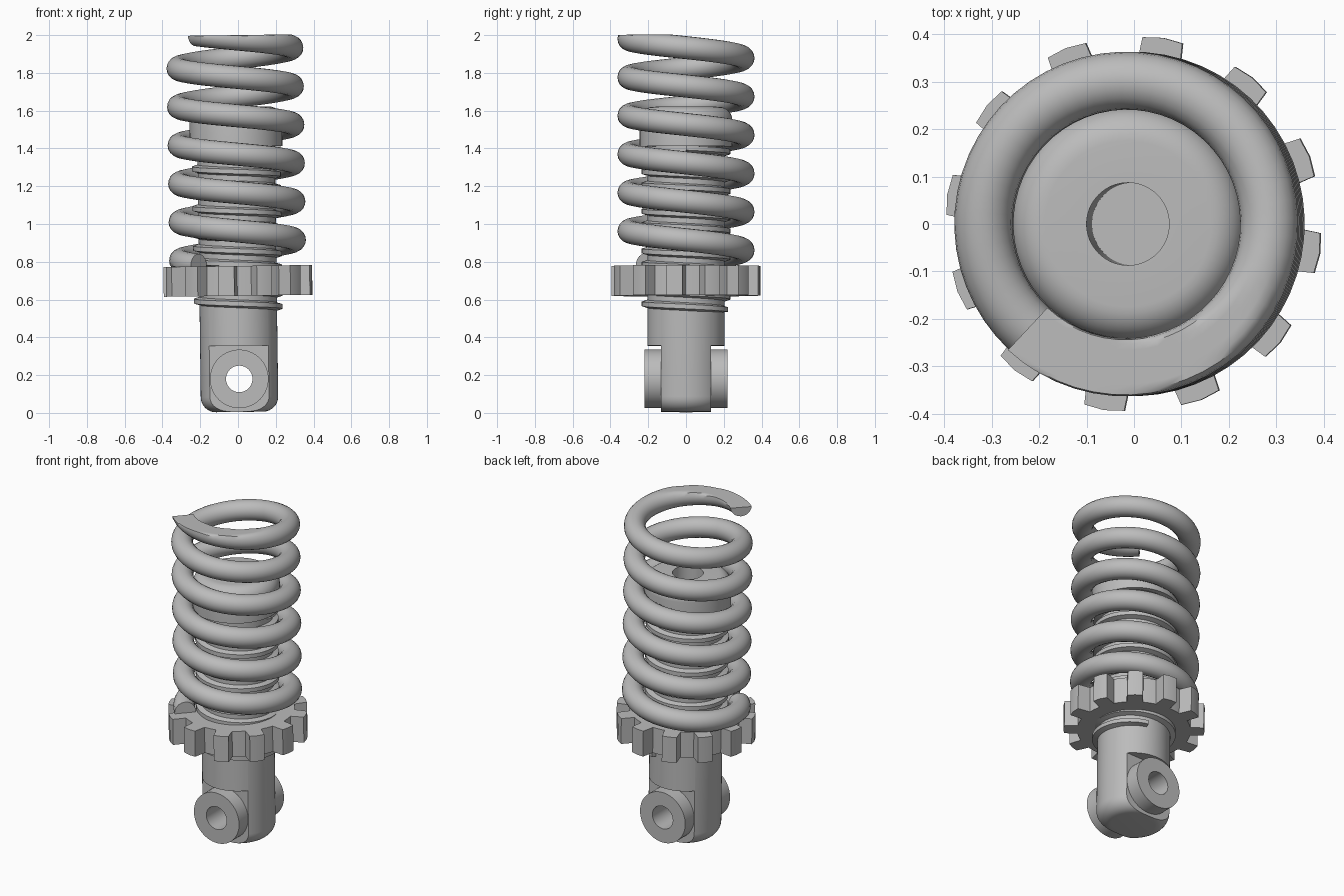
import bpy, bmesh
from math import pi, sin, cos, radians
from mathutils import Matrix

if "Cube" in bpy.data.objects:
    bpy.data.objects.remove(bpy.data.objects["Cube"])

grey = bpy.data.materials.new("plain_grey")
grey.use_nodes = True
grey.diffuse_color = (0.5, 0.5, 0.5, 1)
grey.node_tree.nodes["Principled BSDF"].inputs["Base Color"].default_value = (0.5, 0.5, 0.5, 1)

# The whole assembly leans very slightly to one side
LEAN = Matrix.Translation((0.009, 0, 0)) @ Matrix.Rotation(-0.0135, 4, "Y")


def finish(name, bm, angle=35):
    bmesh.ops.remove_doubles(bm, verts=bm.verts, dist=1e-5)
    bmesh.ops.recalc_face_normals(bm, faces=bm.faces)
    mesh = bpy.data.meshes.new(name)
    bm.to_mesh(mesh)
    bm.free()
    mesh.materials.append(grey)
    obj = bpy.data.objects.new(name, mesh)
    bpy.context.collection.objects.link(obj)
    obj.matrix_world = LEAN
    smooth(obj, angle)
    return obj


def smooth(obj, angle=35):
    bpy.ops.object.select_all(action="DESELECT")
    obj.select_set(True)
    bpy.context.view_layer.objects.active = obj
    bpy.ops.object.shade_smooth_by_angle(angle=radians(angle))


def lathe(name, profile, place=Matrix(), steps=64):
    """Revolve (radius, height) points around z."""
    bm = bmesh.new()
    verts = [bm.verts.new((r, 0, z)) for r, z in profile]
    edges = [bm.edges.new(pair) for pair in zip(verts, verts[1:])]
    bmesh.ops.spin(bm, geom=verts + edges, axis=(0, 0, 1), cent=(0, 0, 0),
                   angle=2 * pi, steps=steps)
    bmesh.ops.remove_doubles(bm, verts=bm.verts, dist=1e-5)
    bm.transform(place)
    return finish(name, bm)


def arc(r, z, size, start, end, n=8):
    steps = [radians(start + (end - start) * i / n) for i in range(n + 1)]
    return [(r + size * cos(a), z + size * sin(a)) for a in steps]


def helix(name, section, start, z_top, pitch, turns, low, high, steps=56):
    """Sweep a closed (radius, height) section down a helix, ground flat at both ends."""
    bm = bmesh.new()
    rings = []
    for i in range(int(turns * steps) + 1):
        t = i / steps
        a = radians(start) + 2 * pi * t
        rings.append([bm.verts.new((r * cos(a), r * sin(a),
                                    min(high, max(low, z_top - pitch * t + z))))
                      for r, z in section])
    n = len(section)
    for p, q in zip(rings, rings[1:]):
        for j in range(n):
            k = (j + 1) % n
            bm.faces.new((p[j], p[k], q[k], q[j]))
    bm.faces.new(rings[0])
    bm.faces.new(rings[-1])
    return finish(name, bm, 40)


def cut(target, cutter):
    mod = target.modifiers.new("cut", "BOOLEAN")
    mod.operation = "DIFFERENCE"
    mod.solver = "EXACT"
    mod.object = cutter
    cutter.hide_render = True
    bpy.context.view_layer.objects.active = target
    bpy.ops.object.modifier_apply(modifier=mod.name)
    bpy.data.objects.remove(cutter)


def box(name, size, centre):
    bm = bmesh.new()
    bmesh.ops.create_cube(bm, size=1)
    bm.transform(Matrix.Translation(centre) @ Matrix.Diagonal((*size, 1)))
    return finish(name, bm)


# Damper body: rounded foot, straight shaft, rounded head with a deep bore
body = lathe("damper_body",
             [(0, 0.005)] + arc(0.125, 0.085, 0.08, -90, 0)
             + [(0.205, 1.41), (0.245, 1.41)] + arc(0.175, 1.55, 0.07, 0, 90)
             + [(0.087, 1.62), (0.087, 0.5), (0, 0.5)])

# Flats on the foot, and the pin hole
EYE = Matrix.Translation((0, 0, 0.18)) @ Matrix.Rotation(pi / 2, 4, "X")
for side in (-1, 1):
    cut(body, box("flat_cutter", (1, 0.4, 0.9), (0, side * 0.332, -0.095)))
cut(body, lathe("pin_cutter", [(0, -0.5), (0.07, -0.5), (0.07, 0.5), (0, 0.5)], EYE))
smooth(body)

# Ring bosses on the front and back of the foot
for name, side in (("front_boss", 1), ("back_boss", -1)):
    a, b = side * 0.125, side * 0.22
    lathe(name, [(0.07, a), (0.155, a), (0.155, b), (0.07, b), (0.07, a)], EYE)

# Thread along the shaft
helix("shaft_thread", [(0.19, 0.026), (0.235, 0.012), (0.235, -0.012), (0.19, -0.026)],
      0, 1.40, 0.07, 12.2, 0.53, 1.41)

# Adjuster ring with twelve teeth
bm = bmesh.new()
outline = []
for tooth in range(12):
    mid = -9 + 30 * tooth
    for r, offset in ((0.32, -8.3), (0.394, -6.2), (0.397, 0), (0.394, 6.2),
                      (0.32, 8.3), (0.32, 15)):
        a = radians(mid + offset)
        outline.append(bm.verts.new((r * cos(a), r * sin(a), 0.62)))
base = bm.faces.new(outline)
top = bmesh.ops.extrude_face_region(bm, geom=[base], use_keep_orig=True)["geom"]
bmesh.ops.translate(bm, vec=(0, 0, 0.158),
                    verts=[v for v in top if isinstance(v, bmesh.types.BMVert)])
finish("adjuster_ring", bm, 15)

# Coil spring resting on the adjuster ring
wire = [(0.302 + 0.061 * cos(2 * pi * i / 20), 0.061 * sin(2 * pi * i / 20)) for i in range(20)]
helix("coil_spring", wire, -133, 2.005, 0.2035, 6, 0.776, 2.0)
